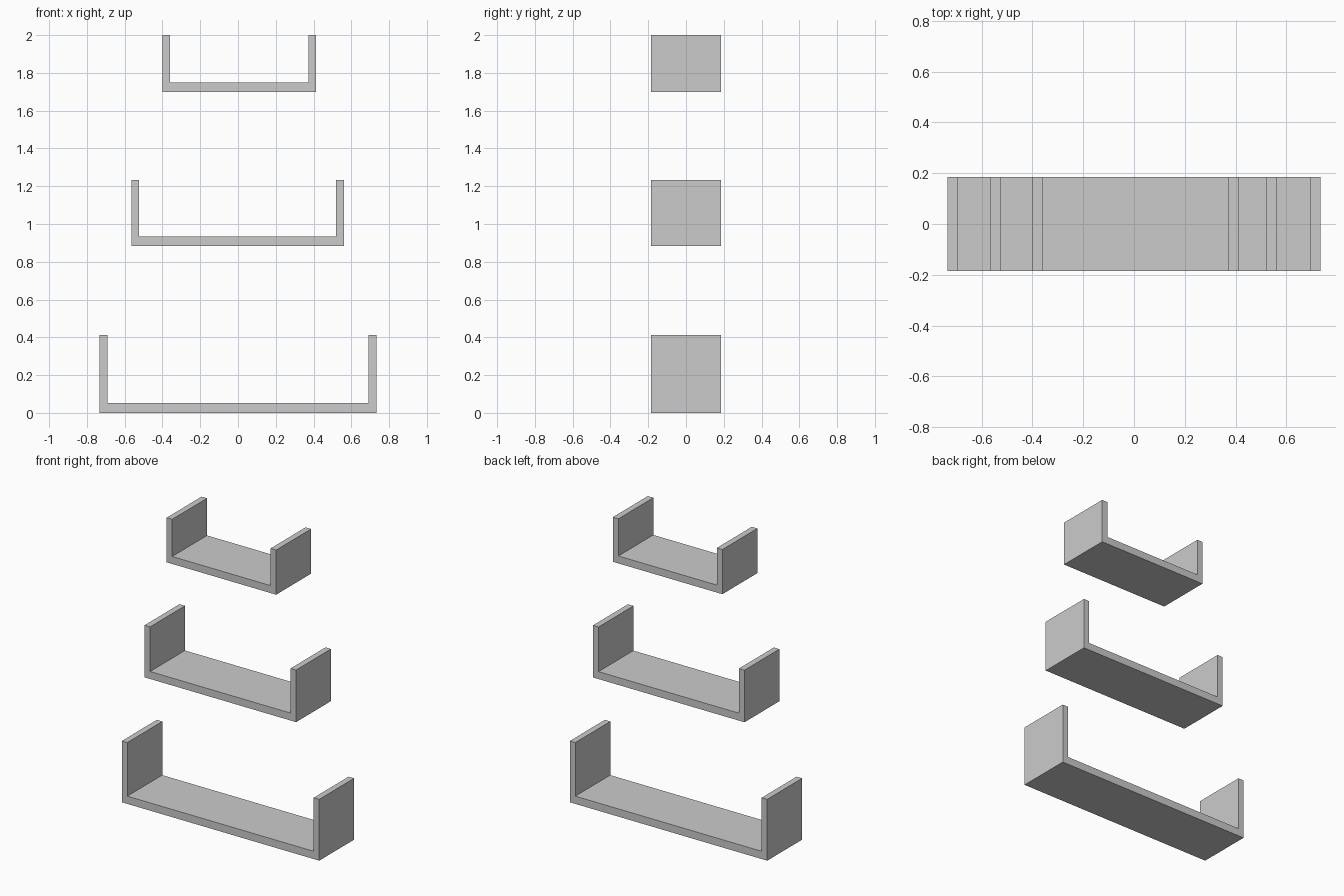
import bpy, bmesh

if "Cube" in bpy.data.objects:
    bpy.data.objects.remove(bpy.data.objects["Cube"])

HALF_DEPTH = 0.185
WALL = 0.041


def u_shelf(name, x0, x1, z0, floor, z1):
    """U-shaped shelf: front profile extruded along y."""
    profile = [(x0, z0), (x1, z0), (x1, z1), (x1 - WALL, z1),
               (x1 - WALL, floor), (x0 + WALL, floor), (x0 + WALL, z1), (x0, z1)]
    bm = bmesh.new()
    face = bm.faces.new([bm.verts.new((x, -HALF_DEPTH, z)) for x, z in profile])
    ext = bmesh.ops.extrude_face_region(bm, geom=[face], use_keep_orig=True)
    verts = [g for g in ext["geom"] if isinstance(g, bmesh.types.BMVert)]
    bmesh.ops.translate(bm, verts=verts, vec=(0, 2 * HALF_DEPTH, 0))
    bmesh.ops.recalc_face_normals(bm, faces=bm.faces)
    mesh = bpy.data.meshes.new(name)
    bm.to_mesh(mesh)
    bm.free()
    bpy.context.collection.objects.link(bpy.data.objects.new(name, mesh))


# Three wall shelves, largest at the bottom
u_shelf("large_shelf", -0.733, 0.733, 0.0, 0.052, 0.412)
u_shelf("medium_shelf", -0.564, 0.561, 0.884, 0.934, 1.234)
u_shelf("small_shelf", -0.400, 0.413, 1.70, 1.75, 2.0)
